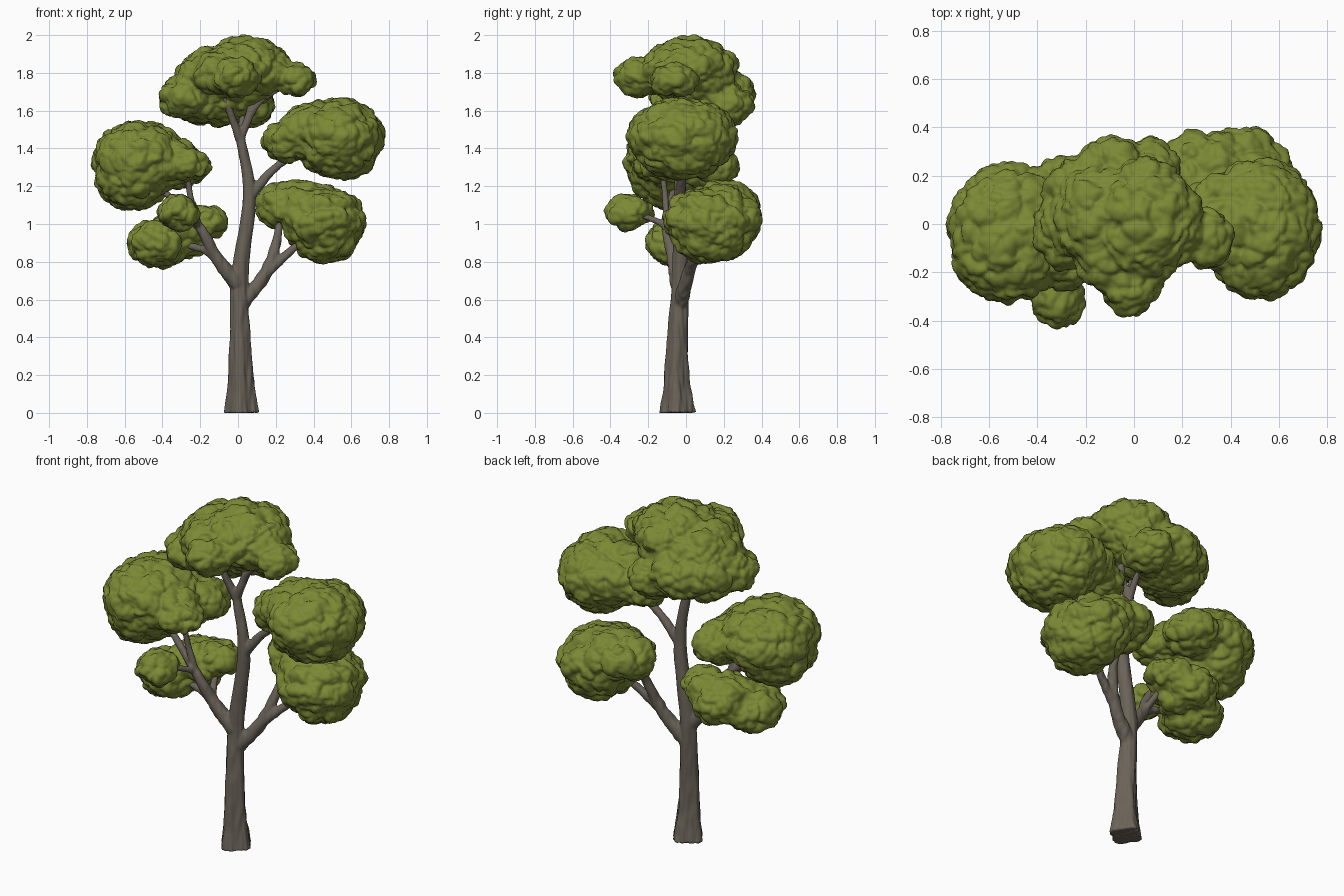
import bpy
import bmesh
import math
from mathutils import Vector, Matrix, noise

if "Cube" in bpy.data.objects:
    bpy.data.objects.remove(bpy.data.objects["Cube"], do_unlink=True)


def material(name, rgb):
    mat = bpy.data.materials.new(name)
    mat.use_nodes = True
    mat.diffuse_color = (*rgb, 1)
    bsdf = next(n for n in mat.node_tree.nodes if n.type == 'BSDF_PRINCIPLED')
    bsdf.inputs["Base Color"].default_value = (*rgb, 1)
    return mat


LEAF = material("leaf green", (0.2, 0.25, 0.035))
BARK = material("bark brown", (0.145, 0.125, 0.098))


def fuse(name, bm, voxel, smooth, relief, mat):
    """Fuse overlapping shapes into one skin, then push it out by relief(point)."""
    mesh = bpy.data.meshes.new(name)
    bm.to_mesh(mesh)
    bm.free()
    obj = bpy.data.objects.new(name, mesh)
    bpy.context.collection.objects.link(obj)
    remesh = obj.modifiers.new("fuse", 'REMESH')
    remesh.mode = 'VOXEL'
    remesh.voxel_size = voxel
    soften = obj.modifiers.new("soften", 'SMOOTH')
    soften.iterations = smooth
    graph = bpy.context.evaluated_depsgraph_get()
    skin = bpy.data.meshes.new_from_object(obj.evaluated_get(graph))
    obj.modifiers.clear()
    obj.data = skin
    bpy.data.meshes.remove(mesh)
    normals = [v.normal.copy() for v in skin.vertices]
    for v, normal in zip(skin.vertices, normals):
        v.co += normal * relief(v.co)
        v.co.z = max(v.co.z, 0)
    skin.materials.clear()
    skin.materials.append(mat)
    skin.shade_smooth()


# Foliage: fused ellipsoids with rounded, creased lumps
def leaf_relief(point):
    wobble = point + noise.noise_vector(point * 12) * 0.03
    large = noise.voronoi(wobble * 9)[0][0]
    small = noise.voronoi(wobble * 22)[0][0]
    return 0.04 * (0.3 - large * large) + 0.026 * (0.3 - small * small)


def foliage(name, *lobes):
    """Each lobe is x, y, z, size; all lobes share one flattened shape."""
    bm = bmesh.new()
    for x, y, z, size in lobes:
        shape = Matrix.Diagonal((size * 0.85, size, size * 0.7, 1))
        bmesh.ops.create_icosphere(bm, subdivisions=4, radius=1,
                                   matrix=Matrix.Translation((x, y, z)) @ shape)
    fuse(name, bm, 0.011, 3, leaf_relief, LEAF)


foliage("crown_foliage", (0.04, 0.02, 1.81, 0.26), (0.11, 0, 1.82, 0.21),
        (-0.14, 0.03, 1.78, 0.22), (-0.1, -0.11, 1.79, 0.17),
        (-0.28, -0.02, 1.67, 0.165), (-0.2, 0.08, 1.68, 0.21),
        (-0.08, 0.13, 1.68, 0.23), (0.06, 0.2, 1.63, 0.155),
        (-0.01, -0.23, 1.78, 0.15), (0.3, -0.06, 1.76, 0.125))
foliage("upper_left_foliage", (0.52, -0.02, 1.46, 0.29), (0.54, -0.02, 1.41, 0.25),
        (0.38, 0, 1.48, 0.21), (0.27, 0.01, 1.44, 0.16))
foliage("lower_left_foliage", (0.45, 0.14, 1.02, 0.26), (0.46, 0.14, 0.94, 0.21),
        (0.34, 0.18, 1.09, 0.2), (0.25, 0.2, 1.1, 0.18))
foliage("upper_right_foliage", (-0.52, -0.04, 1.34, 0.29), (-0.56, -0.06, 1.24, 0.23),
        (-0.31, 0.11, 1.31, 0.17), (-0.4, 0.04, 1.33, 0.19),
        (-0.26, -0.15, 1.31, 0.13), (-0.36, -0.08, 1.33, 0.18))
foliage("lower_right_foliage", (-0.42, -0.03, 0.9, 0.185), (-0.3, 0.07, 0.95, 0.19),
        (-0.17, 0.08, 1.01, 0.13))
foliage("small_front_foliage", (-0.315, -0.3, 1.06, 0.13))


# Trunk and branches: tapered tubes along smooth paths
def smooth_path(points, steps=8):
    pts = [Vector(p) for p in points]
    pts = [pts[0] * 2 - pts[1], *pts, pts[-1] * 2 - pts[-2]]
    path = []
    for a, b, c, d in zip(pts, pts[1:], pts[2:], pts[3:]):
        for i in range(steps):
            t = i / steps
            path.append(b + (c - a) * t / 2 + (a - b * 2.5 + c * 2 - d / 2) * t ** 2
                        + (b * 3 - a - c * 3 + d) * t ** 3 / 2)
    return path + [pts[-2]]


def tube(bm, start, end, *points, flare=0, sides=24):
    """Taper from radius start to end; flare spreads lobed roots at the ground."""
    path = smooth_path(points)
    last = len(path) - 1
    rings = []
    for i, p in enumerate(path):
        ahead = path[min(i + 1, last)] - path[max(i - 1, 0)]
        side = Vector((0, 1, 0)).cross(ahead).normalized()
        up = ahead.cross(side).normalized()
        radius = start + (end - start) * i / last + flare * math.exp(-p.z * 8)
        ring = []
        for k in range(sides):
            a = math.tau * k / sides
            r = radius + flare * math.exp(-p.z * 3) * math.cos(4 * a + 0.7) / 2
            ring.append(bm.verts.new(p + (side * math.cos(a) + up * math.sin(a)) * r))
        rings.append(ring)
    for low, high in zip(rings, rings[1:]):
        for k in range(sides):
            j = (k + 1) % sides
            bm.faces.new((low[k], low[j], high[j], high[k]))
    bm.faces.new(rings[0][::-1])
    bm.faces.new(rings[-1])


def bark_relief(point):
    ridge = noise.noise(Vector((point.x * 45, point.y * 45, point.z * 8)))
    return 0.008 * ridge * max(0.35, 1 - point.z * 0.6)


wood = bmesh.new()
tube(wood, 0.064, 0.024, (0.02, -0.045, 0), (0.014, -0.05, 0.3), (0.01, -0.03, 0.72),
     (0.06, -0.03, 1.15), (0.01, -0.03, 1.47), flare=0.023)

# Crown forks
crown_fork = (0.01, -0.03, 1.45)
tube(wood, 0.025, 0.016, crown_fork, (-0.03, -0.06, 1.56), (-0.09, -0.1, 1.72))
tube(wood, 0.025, 0.016, crown_fork, (0.06, -0.03, 1.58), (0.08, 0, 1.74))
tube(wood, 0.02, 0.013, crown_fork, (0.02, 0.06, 1.57), (-0.02, 0.16, 1.64))
tube(wood, 0.018, 0.012, (0.06, -0.03, 1.57), (0.13, -0.05, 1.66), (0.28, -0.06, 1.75))

# Upper left branch
tube(wood, 0.028, 0.015, (0.06, -0.03, 1.14), (0.2, -0.02, 1.3), (0.4, -0.02, 1.42))

# Lower left branch and its fork
left_fork = (0.14, 0.01, 0.73)
tube(wood, 0.042, 0.017, (0.02, -0.03, 0.58), left_fork, (0.205, 0.07, 0.91), (0.22, 0.15, 1.06))
tube(wood, 0.028, 0.016, left_fork, (0.27, 0.05, 0.85), (0.4, 0.12, 0.96))

# Right branch and its forks
right_fork = (-0.12, -0.07, 0.83)
high_fork = (-0.21, -0.1, 0.99)
tube(wood, 0.043, 0.016, (0, -0.04, 0.68), right_fork, high_fork, (-0.44, -0.06, 1.22))
tube(wood, 0.024, 0.015, right_fork, (-0.2, -0.07, 0.87), (-0.38, -0.05, 0.91))
tube(wood, 0.022, 0.014, right_fork, (-0.15, -0.01, 0.9), (-0.17, 0.06, 0.98))
tube(wood, 0.019, 0.013, high_fork, (-0.25, -0.19, 1.03), (-0.31, -0.28, 1.06))
tube(wood, 0.02, 0.014, high_fork, (-0.25, -0.11, 1.14), (-0.27, -0.13, 1.29))
fuse("trunk_and_branches", wood, 0.007, 3, bark_relief, BARK)
